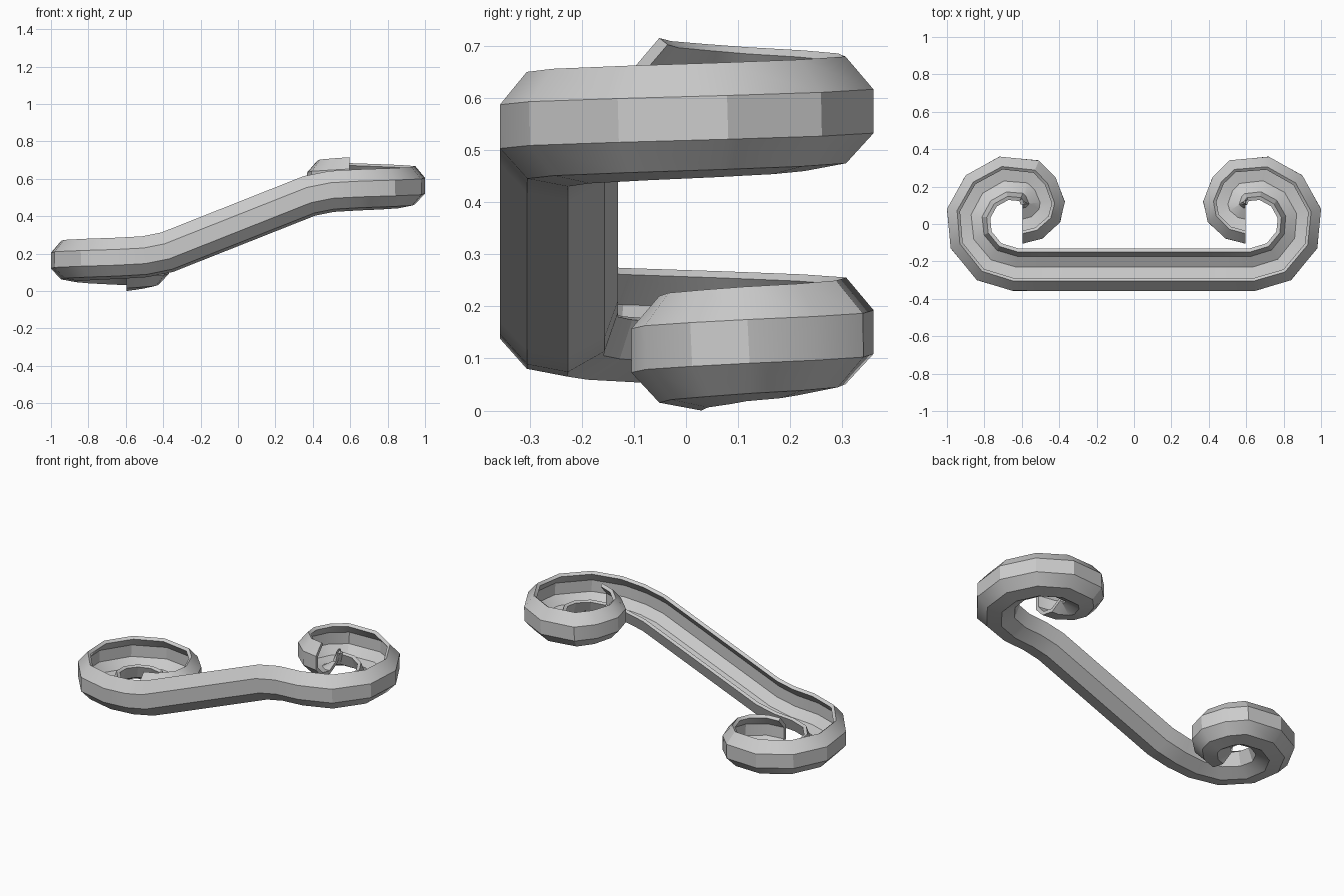
import bpy, bmesh, math
from mathutils import Vector

cube = bpy.data.objects.get("Cube")
if cube:
    bpy.data.objects.remove(cube)

# One grey material
grey = bpy.data.materials.new("plain_grey")
grey.use_nodes = True
colour = (0.6, 0.6, 0.6, 1)
grey.diffuse_color = colour
grey.node_tree.nodes["Principled BSDF"].inputs["Base Color"].default_value = colour

MID = 0.3625
WALL = 0.02

# Half of the path: outer edge from the scroll end round to the middle of the rail
scroll = [(-0.595, -0.105), (-0.49, -0.078), (-0.395, 0.01), (-0.37, 0.12),
          (-0.42, 0.25), (-0.51, 0.34), (-0.72, 0.36), (-0.9, 0.26),
          (-1.0, 0.08), (-0.98, -0.13), (-0.84, -0.3), (-0.65, -0.357)]
half = []
for i, (x, y) in enumerate(scroll):
    half.append(Vector((x, y, 0.115 + 0.065 * i / (len(scroll) - 1))))
half += [Vector((-0.5, -0.357, 0.188)), Vector((-0.38, -0.357, 0.212))]
path = half + [Vector((-p.x, p.y, 2 * MID - p.z)) for p in reversed(half)]

# Channel profile: (outward, up), from the upper lip under to the inner lip
outer = [(-0.052, 0.105), (0, 0.042), (0, -0.042), (-0.052, -0.1),
         (-0.13, -0.115), (-0.2, -0.075), (-0.226, 0)]


def offset(points, distance):
    """Shift an open 2D line to its inner side with mitred corners."""
    pts = [Vector(p) for p in points]
    normals = []
    for a, b in zip(pts, pts[1:]):
        d = (b - a).normalized()
        normals.append(Vector((d.y, -d.x)))
    result = []
    for i, p in enumerate(pts):
        n0, n1 = normals[max(i - 1, 0)], normals[min(i, len(normals) - 1)]
        n = (n0 + n1).normalized()
        result.append(p + n * distance / n.dot(n0))
    return result


section = [Vector(p) for p in outer] + offset(outer, WALL)[::-1]

# Sweep the channel along the path
bm = bmesh.new()
rings = []
for i, p in enumerate(path):
    before = (p - path[i - 1]).normalized() if i else None
    after = (path[i + 1] - p).normalized() if i < len(path) - 1 else None
    before, after = before or after, after or before
    tangent = (before + after).normalized()
    if i in (0, len(path) - 1):
        tangent = Vector((1, 0, 0))
    side = Vector((tangent.y, -tangent.x, 0)).normalized()
    up = tangent.cross(side) * -1
    miter = 1 / max(tangent.dot(before), 0.9)
    rings.append([bm.verts.new(p + side * s.x * miter + up * s.y * (1 if up.z > 0 else -1))
                  for s in section])
count = len(section)
for a, b in zip(rings, rings[1:]):
    for k in range(count):
        n = (k + 1) % count
        bm.faces.new((a[k], a[n], b[n], b[k]))

# Close both cut ends of the thin wall
for ring in (rings[0], rings[-1]):
    for k in range(len(outer) - 1):
        bm.faces.new((ring[k], ring[k + 1], ring[-2 - k], ring[-1 - k]))
bmesh.ops.recalc_face_normals(bm, faces=bm.faces)

mesh = bpy.data.meshes.new("scrolled_rail")
bm.to_mesh(mesh)
bm.free()
mesh.materials.append(grey)
rail = bpy.data.objects.new("scrolled_rail", mesh)
bpy.context.collection.objects.link(rail)

bpy.ops.object.select_all(action="DESELECT")
rail.select_set(True)
bpy.context.view_layer.objects.active = rail
bpy.ops.object.shade_smooth_by_angle(angle=math.radians(30))
